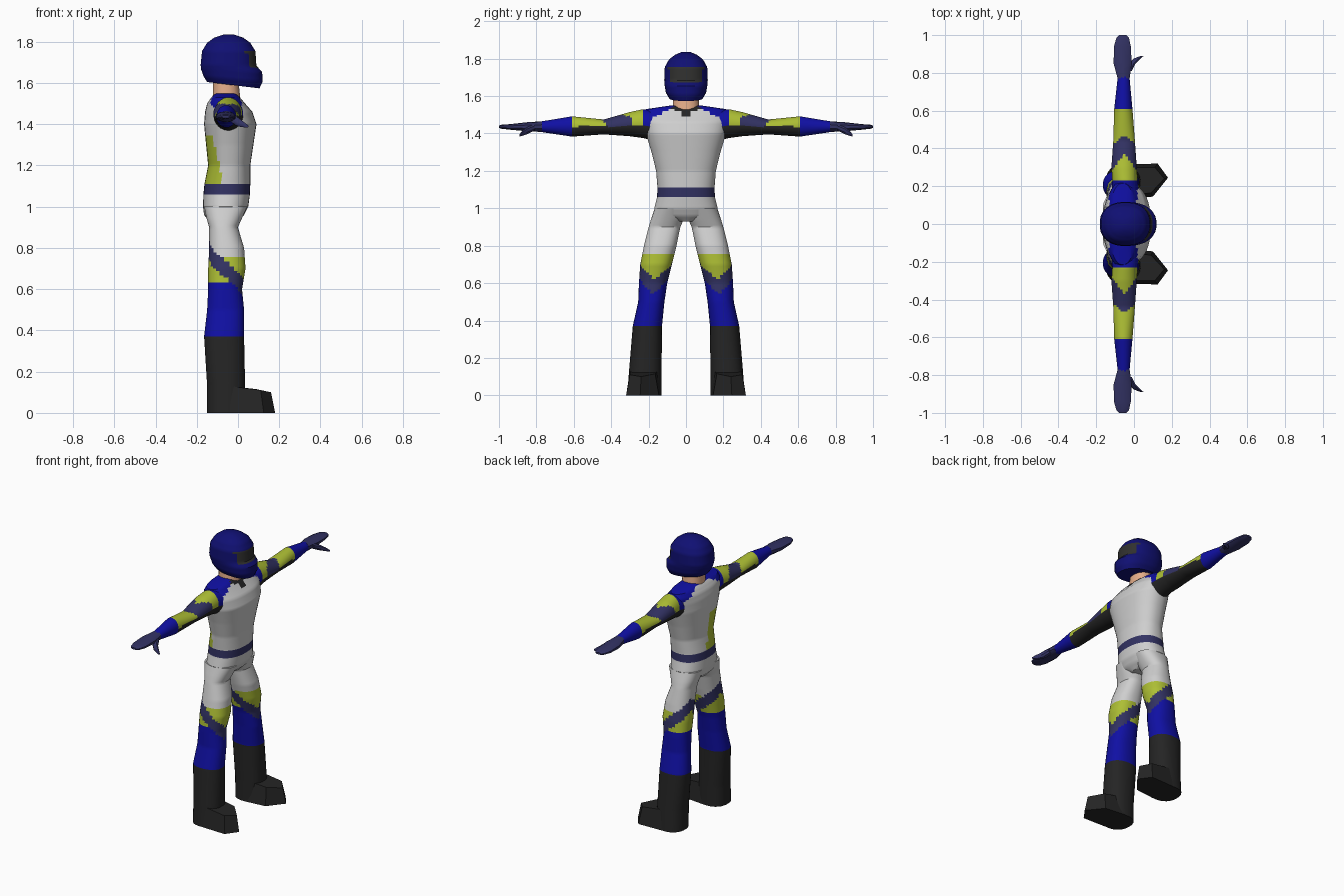
import bpy, bmesh, math
from mathutils import Vector

cube = bpy.data.objects.get("Cube")
if cube:
    bpy.data.objects.remove(cube, do_unlink=True)

COLOURS = {
    "suit white": (0.62, 0.62, 0.62),
    "suit blue": (0.005, 0.005, 0.37),
    "helmet blue": (0.005, 0.005, 0.17),
    "muted navy": (0.032, 0.032, 0.125),
    "lime olive": (0.42, 0.52, 0.035),
    "rubber black": (0.018, 0.018, 0.018),
    "visor grey": (0.03, 0.03, 0.028),
    "skin": (0.78, 0.42, 0.25),
}
NAMES = list(COLOURS)
MATERIALS = []
for label, rgb in COLOURS.items():
    mat = bpy.data.materials.new(label)
    mat.use_nodes = True
    mat.diffuse_color = (*rgb, 1)
    shader = mat.node_tree.nodes["Principled BSDF"]
    shader.inputs["Base Color"].default_value = (*rgb, 1)
    shader.inputs["Roughness"].default_value = 0.8
    MATERIALS.append(mat)


def finish(name, bm, paint, side=1, angle=35):
    """Colour every face by the paint rule, then mirror and shade the part."""
    bmesh.ops.recalc_face_normals(bm, faces=bm.faces)
    used = []
    for face in bm.faces:
        colour = paint(face.calc_center_median(), face.normal)
        if colour not in used:
            used.append(colour)
        face.material_index = used.index(colour)
    for v in bm.verts:
        v.co.y *= side
    bmesh.ops.recalc_face_normals(bm, faces=bm.faces)
    mesh = bpy.data.meshes.new(name)
    bm.to_mesh(mesh)
    bm.free()
    for colour in used:
        mesh.materials.append(MATERIALS[NAMES.index(colour)])
    obj = bpy.data.objects.new(name, mesh)
    bpy.context.collection.objects.link(obj)
    bpy.ops.object.select_all(action="DESELECT")
    obj.select_set(True)
    bpy.context.view_layer.objects.active = obj
    bpy.ops.object.shade_smooth_by_angle(angle=math.radians(angle))
    return obj


def loft(name, rings, paint, axis="z", side=1, sides=28, step=0.012, power=2.3, bend=None):
    """Skin rounded cross-sections; a ring is (position, low a, high a, low b, high b)."""
    dense = [rings[0]]
    for a, b in zip(rings, rings[1:]):
        count = max(1, math.ceil(abs(b[0] - a[0]) / step))
        for i in range(1, count + 1):
            dense.append([p + (q - p) * i / count for p, q in zip(a, b)])
    bm = bmesh.new()
    loops = []
    for pos, a0, a1, b0, b1 in dense:
        loop = []
        for k in range(sides):
            t = math.tau * (k + 0.5) / sides
            c, s = math.cos(t), math.sin(t)
            u = math.copysign(abs(c) ** (2 / power), c)
            w = math.copysign(abs(s) ** (2 / power), s)
            p = (a0 + a1) / 2 + u * (a1 - a0) / 2
            q = (b0 + b1) / 2 + w * (b1 - b0) / 2
            co = Vector((p, q, pos)) if axis == "z" else Vector((p, pos, q))
            loop.append(bm.verts.new(bend(co) if bend else co))
        loops.append(loop)
    for low, high in zip(loops, loops[1:]):
        for k in range(sides):
            n = (k + 1) % sides
            bm.faces.new((low[k], low[n], high[n], high[k]))
    bm.faces.new(loops[0])
    bm.faces.new(loops[-1])
    return finish(name, bm, paint, side)


def plain(colour):
    return lambda c, n: colour


def centred(rings):
    return [(z, back, front, -half, half) for z, back, front, half in rings]


# Torso with belt, shoulder yoke, collar and back panel
def paint_torso(c, n):
    y = abs(c.y)
    if 1.06 < c.z < 1.11:
        return "muted navy"
    if c.x > -0.05 and y < 0.065 and c.z > 1.485 + y * 0.7:
        return "rubber black"
    if c.z > 1.535 - 0.45 * max(0, y - 0.07):
        return "suit blue"
    if 1.11 < c.z < 1.34 and c.x < -0.07 and -0.15 < c.y < -0.13 * (c.z - 1.15):
        return "lime olive"
    return "suit white"


loft("torso", centred([
    (0.93, -0.14, 0.0, 0.05), (0.96, -0.165, 0.03, 0.15), (1.0, -0.17, 0.05, 0.17),
    (1.06, -0.168, 0.058, 0.155), (1.11, -0.163, 0.06, 0.153), (1.2, -0.145, 0.06, 0.16),
    (1.3, -0.155, 0.075, 0.185), (1.4, -0.165, 0.09, 0.215), (1.46, -0.16, 0.07, 0.225),
    (1.5, -0.15, 0.035, 0.228), (1.53, -0.13, 0.01, 0.215), (1.55, -0.11, -0.01, 0.08),
]), paint_torso, sides=40)

# Neck
loft("neck", centred([(1.5, -0.125, 0.015, 0.075), (1.64, -0.12, 0.0, 0.065)]),
     plain("skin"), sides=16, step=1)


# Helmet with visor, the lower rim dropping towards the chin
def paint_helmet(c, n):
    visor = 1.675 < c.z < 1.755 and c.x > 0.015 and abs(c.y) < 0.092
    return "visor grey" if visor else "helmet blue"


def drop_chin(co):
    co.z -= 0.11 * (co.x + 0.03) * max(0, 1.7 - co.z) / 0.1
    return co


loft("helmet", centred([
    (1.59, -0.15, 0.105, 0.09), (1.62, -0.168, 0.12, 0.108), (1.66, -0.18, 0.118, 0.115),
    (1.685, -0.182, 0.09, 0.117), (1.755, -0.175, 0.085, 0.114), (1.795, -0.15, 0.06, 0.092),
    (1.82, -0.115, 0.025, 0.06), (1.835, -0.07, -0.02, 0.025),
]), paint_helmet, bend=drop_chin)


# Sleeve colours: chevrons above, black below, blue cuff
def paint_arm(c, n):
    d = abs(c.x + 0.05)
    if c.y > 0.61:
        return "suit blue"
    if c.z < 1.437:
        return "rubber black"
    if c.y < 0.235:
        return "suit blue"
    if c.y < 0.37 - 1.3 * d:
        return "lime olive"
    if c.y < 0.47 - 0.8 * d:
        return "muted navy"
    return "lime olive"


# Leg colours: a stripe that rises from the front of the knee to the back
def paint_leg(c, n):
    middle = 0.14 + max(0, 0.9 - c.z) * 0.1
    around = abs(math.atan2(c.y - middle, c.x + 0.055)) / math.pi
    top = 0.62 + 0.22 * around
    if c.z < 0.37:
        return "rubber black"
    if c.z > top:
        return "lime olive" if c.z < 0.755 and around < 0.56 else "suit white"
    if c.z > top - 0.08:
        return "muted navy"
    return "lime olive" if c.z > 0.63 else "suit blue"


ARM = [
    (0.16, -0.12, 0.03, 1.36, 1.52), (0.23, -0.115, 0.02, 1.375, 1.53),
    (0.3, -0.12, 0.015, 1.385, 1.515), (0.44, -0.11, 0.005, 1.395, 1.475),
    (0.61, -0.105, -0.008, 1.383, 1.492), (0.79, -0.085, -0.025, 1.41, 1.462),
]
HAND = [
    (0.77, -0.088, -0.022, 1.408, 1.465), (0.85, -0.11, -0.01, 1.412, 1.46),
    (0.94, -0.108, -0.015, 1.42, 1.45), (0.985, -0.095, -0.025, 1.425, 1.447),
    (1.0, -0.08, -0.04, 1.43, 1.442),
]
THUMB = [
    (0.81, -0.05, -0.01, 1.415, 1.45), (0.85, -0.03, 0.01, 1.395, 1.435),
    (0.875, -0.005, 0.035, 1.387, 1.415), (0.89, 0.035, 0.052, 1.383, 1.397),
]
LEG = [
    (0, -0.15, 0.035, 0.13, 0.315), (0.13, -0.15, 0.035, 0.13, 0.305),
    (0.37, -0.165, 0.03, 0.128, 0.285), (0.5, -0.15, 0.03, 0.115, 0.256),
    (0.6, -0.145, 0.02, 0.1, 0.252), (0.7, -0.145, 0.037, 0.075, 0.245),
    (0.8, -0.14, 0.03, 0.05, 0.225), (0.9, -0.14, 0.0, 0.03, 0.2),
    (0.94, -0.152, 0.018, 0.012, 0.188), (1.0, -0.165, 0.045, 0, 0.168),
]
# Boot toe outline: sole x, y, then upper x, y, z
TOE = [
    (-0.04, 0.13, -0.04, 0.15, 0.13), (0.1, 0.145, 0.09, 0.165, 0.115),
    (0.18, 0.245, 0.16, 0.24, 0.1), (0.125, 0.32, 0.11, 0.3, 0.11),
    (-0.04, 0.315, -0.04, 0.3, 0.13),
]


def boot_toe(name, side):
    bm = bmesh.new()
    sole = [bm.verts.new((x, y, 0)) for x, y, *_ in TOE]
    upper = [bm.verts.new(p[2:]) for p in TOE]
    bm.faces.new(sole)
    bm.faces.new(upper)
    for k in range(len(TOE)):
        n = (k + 1) % len(TOE)
        bm.faces.new((sole[k], sole[n], upper[n], upper[k]))
    finish(name, bm, plain("rubber black"), side)


# Limbs on both sides
for prefix, side in (("left", 1), ("right", -1)):
    loft(prefix + "_arm", ARM, paint_arm, "y", side, power=2)
    loft(prefix + "_hand", HAND, plain("muted navy"), "y", side, sides=10, step=1)
    loft(prefix + "_thumb", THUMB, plain("muted navy"), "y", side, sides=8, step=1)
    loft(prefix + "_leg", LEG, paint_leg, side=side)
    boot_toe(prefix + "_boot_toe", side)
